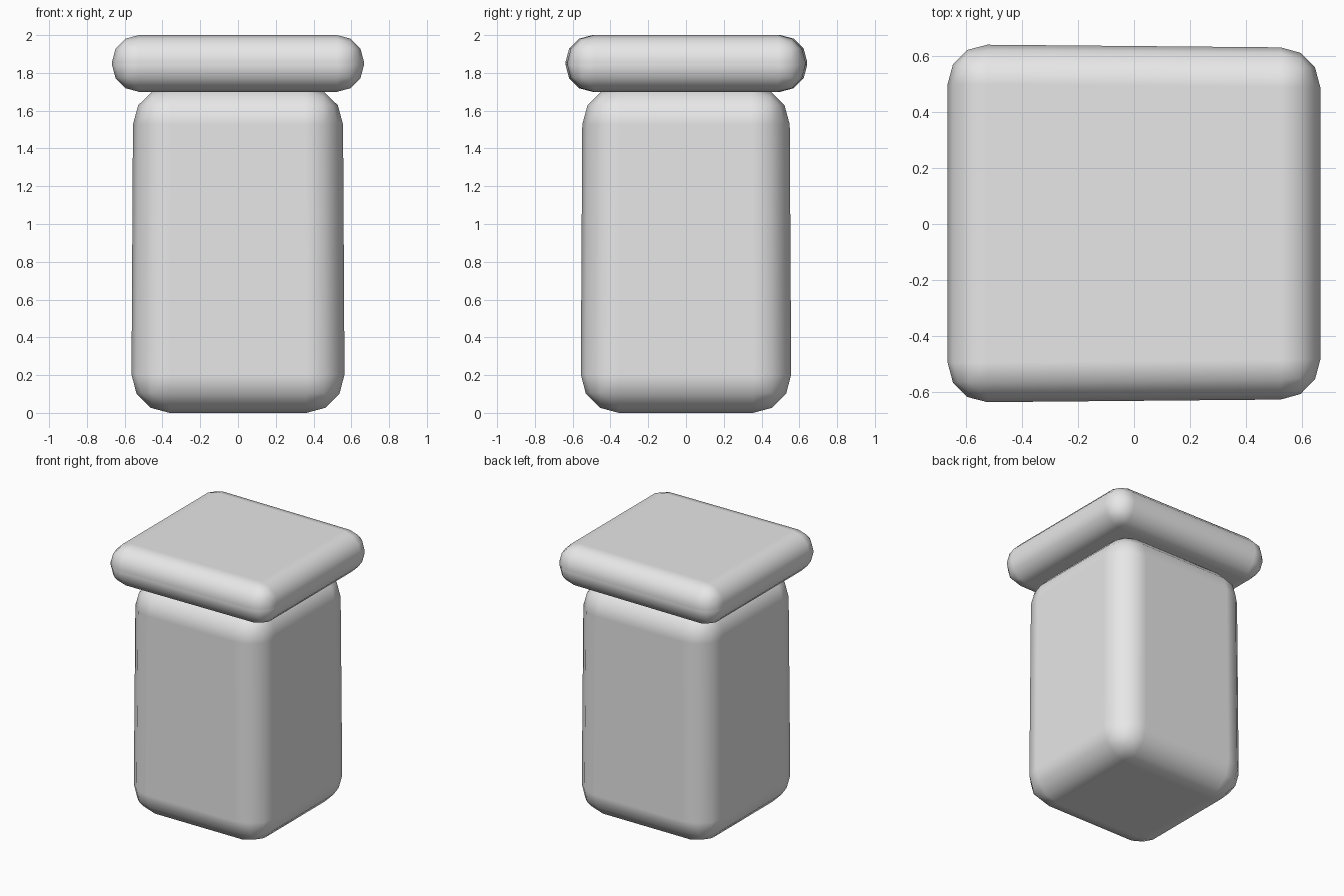
import bpy

default_cube = bpy.data.objects.get("Cube")
if default_cube:
    bpy.data.objects.remove(default_cube, do_unlink=True)

# Single light grey used throughout
grey = bpy.data.materials.new("light_grey")
grey.use_nodes = True
grey.diffuse_color = (0.8, 0.8, 0.8, 1)
grey.node_tree.nodes["Principled BSDF"].inputs["Base Color"].default_value = (0.8, 0.8, 0.8, 1)


def rounded_box(name, half_x, half_y, z_low, z_high, radius, shape):
    """Rounded box; shape(x, y, z) nudges the unit corners for slight tapers."""
    bpy.ops.mesh.primitive_cube_add(size=2)
    box = bpy.context.object
    box.name = box.data.name = name
    for v in box.data.vertices:
        sx, sy, sz = v.co
        dx, dy = shape(sx, sy, sz)
        v.co = (sx * half_x + dx, sy * half_y + dy,
                z_low if sz < 0 else z_high)
    box.data.materials.append(grey)
    bpy.ops.object.shade_smooth()
    bevel = box.modifiers.new("rounded_edges", "BEVEL")
    bevel.width = radius
    bevel.segments = 3
    bevel.limit_method = "NONE"
    bevel.use_clamp_overlap = False
    bevel.harden_normals = True
    return box


# Body, slightly narrower at the top; its crown sinks into the lid
rounded_box("jar_body", 0.56, 0.553, 0, 1.73, 0.203,
            lambda x, y, z: (-0.005 * x * z, -0.005 * y * z))

# Overhanging lid, slightly deeper on the right side
rounded_box("jar_lid", 0.667, 0.635, 1.7, 2, 0.142,
            lambda x, y, z: (0, 0.002 - 0.006 * x * y))
